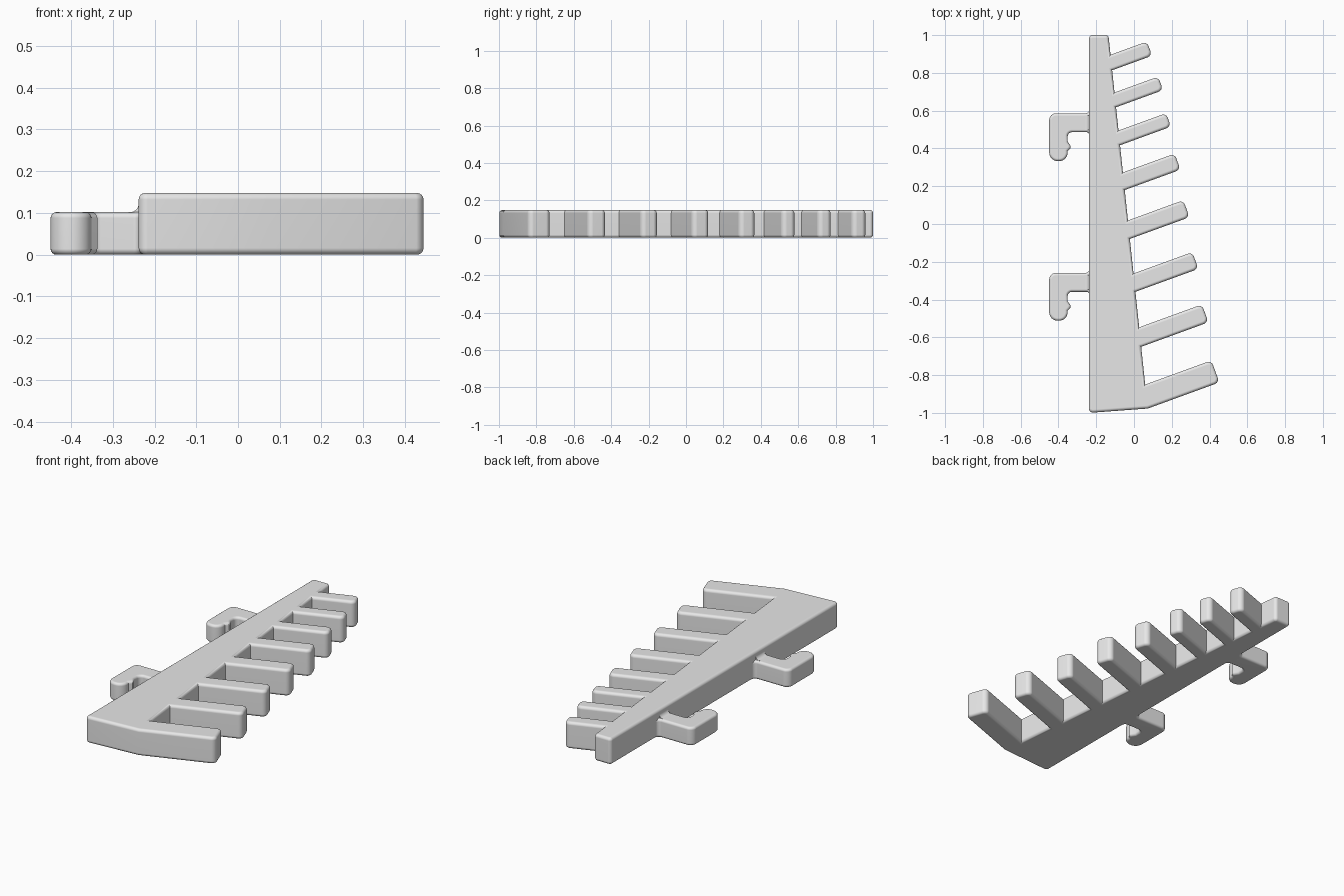
import bpy, bmesh, math
from mathutils import Vector, Matrix

cube = bpy.data.objects.get("Cube")
if cube:
    bpy.data.objects.remove(cube, do_unlink=True)

grey = bpy.data.materials.new("light grey plastic")
grey.use_nodes = True
grey.diffuse_color = (0.8, 0.8, 0.8, 1)
for node in grey.node_tree.nodes:
    if node.type == 'BSDF_PRINCIPLED':
        node.inputs["Base Color"].default_value = (0.8, 0.8, 0.8, 1)


def rounded(corners, steps=6):
    """Replace each (x, y, radius) corner by an arc."""
    out = []
    for i, (x, y, r) in enumerate(corners):
        p = Vector((x, y))
        if r == 0:
            out.append(p)
            continue
        a = (Vector(corners[i - 1][:2]) - p).normalized()
        b = (Vector(corners[(i + 1) % len(corners)][:2]) - p).normalized()
        half = a.angle(b) / 2
        centre = p + (a + b).normalized() * (r / math.sin(half))
        start = p + a * (r / math.tan(half)) - centre
        end = p + b * (r / math.tan(half)) - centre
        for k in range(steps + 1):
            out.append(centre + start.lerp(end, k / steps).normalized() * r)
    return out


def extrude(name, corners, height, bevel=0.0, matrix=None):
    """Extrude a rounded outline and round its top and bottom rims."""
    bm = bmesh.new()
    base = bm.faces.new([bm.verts.new((p.x, p.y, 0)) for p in rounded(corners)])
    new = bmesh.ops.extrude_face_region(bm, geom=[base], use_keep_orig=True)["geom"]
    bmesh.ops.translate(bm, vec=(0, 0, height),
                        verts=[g for g in new if isinstance(g, bmesh.types.BMVert)])
    bmesh.ops.recalc_face_normals(bm, faces=bm.faces)
    if bevel:
        rims = [e for e in bm.edges if abs(e.verts[0].co.z - e.verts[1].co.z) < 1e-5]
        bmesh.ops.bevel(bm, geom=rims, offset=bevel, segments=4, profile=0.5,
                        affect='EDGES', clamp_overlap=False)
    bmesh.ops.recalc_face_normals(bm, faces=bm.faces)
    if matrix:
        bm.transform(matrix)
    for f in bm.faces:
        f.smooth = True
    mesh = bpy.data.meshes.new(name)
    bm.to_mesh(mesh)
    bm.free()
    mesh.set_sharp_from_angle(angle=math.radians(35))
    mesh.materials.append(grey)
    obj = bpy.data.objects.new(name, mesh)
    bpy.context.collection.objects.link(obj)
    mod = obj.modifiers.new("Flat normals", 'WEIGHTED_NORMAL')
    mod.keep_sharp = True
    return obj


# Tapered spine with eight upward-slanting prongs, as one outline
BACK = -0.238


def edge_x(y):
    return -0.135 + (1 - y) * 0.105


slant = Vector((math.cos(math.radians(20)), math.sin(math.radians(20))))
# lower root y, upper root y, furthest x
prongs = [(-0.977, -0.85, 0.446), (-0.65, -0.547, 0.388), (-0.359, -0.262, 0.335),
          (-0.079, 0.019, 0.288), (0.18, 0.273, 0.24), (0.417, 0.495, 0.19),
          (0.618, 0.696, 0.148), (0.814, 0.896, 0.09)]
outline = [(BACK, -1.0, 0.02)]
for low, high, reach in prongs:
    root = Vector((edge_x(low), low))
    top = Vector((edge_x(high), high))
    tip = root + slant * ((reach + 0.006 - root.x) / slant.x)
    tip_top = top + slant * (tip - top).dot(slant)
    outline += [(*root, 0), (*tip, 0.026), (*tip_top, 0.026), (*top, 0)]
outline += [(edge_x(1.0), 1.0, 0.018), (BACK, 1.0, 0.018)]
extrude("rack_spine_and_prongs", outline, 0.148, 0.016)

# Two mounting hooks with a snap bump, and the fillet above each
for label, y in (("upper", 0.586), ("lower", -0.259)):
    hook = [(-0.2, y + 0.024, 0), (-0.237, y + 0.024, 0), (-0.237, y, 0.02),
            (-0.449, y, 0.035), (-0.449, y - 0.253, 0.045), (-0.351, y - 0.253, 0.045),
            (-0.351, y - 0.2, 0), (-0.337, y - 0.185, 0), (-0.337, y - 0.17, 0),
            (-0.351, y - 0.15, 0), (-0.351, y - 0.1, 0.022),
            (-0.237, y - 0.1, 0.014), (-0.237, y - 0.12, 0), (-0.2, y - 0.12, 0)]
    extrude(label + "_hook", hook, 0.102, 0.014)
    cove = [(-0.225, 0.09, 0), (-0.262, 0.09, 0), (-0.262, 0.102, 0),
            (-0.238, 0.102, 0.02), (-0.238, 0.126, 0), (-0.225, 0.126, 0)]
    turn = Matrix.Translation((0, y - 0.012, 0)) @ Matrix.Rotation(math.pi / 2, 4, 'X')
    extrude(label + "_hook_fillet", cove, 0.076, 0, turn)
